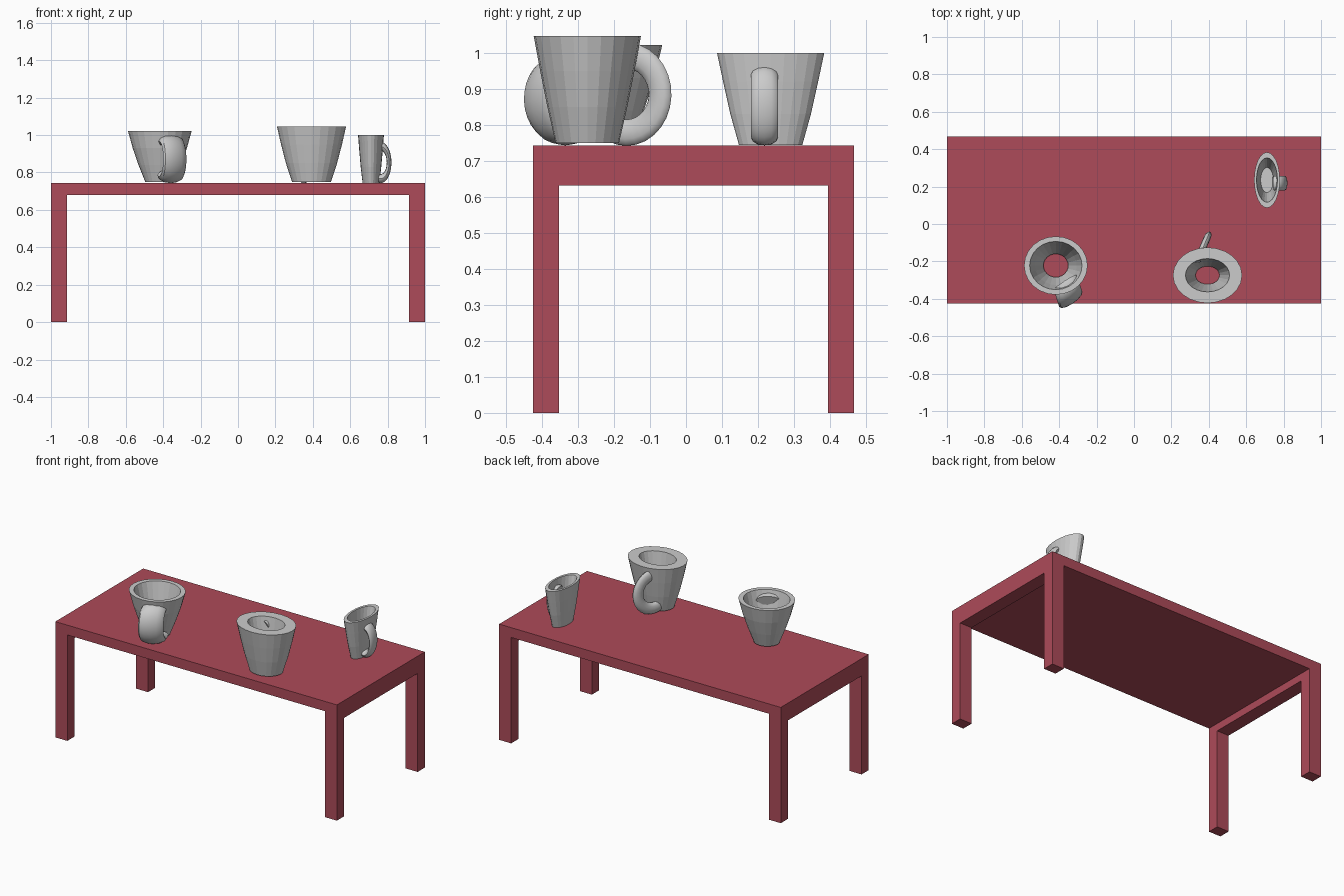
import bpy, bmesh
from math import sin, cos, pi, radians
from mathutils import Vector

if "Cube" in bpy.data.objects:
    bpy.data.objects.remove(bpy.data.objects["Cube"])

red = bpy.data.materials.new("red_paint")
red.diffuse_color = (0.42, 0.07, 0.10, 1)
red.use_nodes = True
red.node_tree.nodes["Principled BSDF"].inputs["Base Color"].default_value = red.diffuse_color


def finish(bm, name, mat=None, smooth=False):
    bmesh.ops.recalc_face_normals(bm, faces=bm.faces)
    me = bpy.data.meshes.new(name)
    bm.to_mesh(me)
    bm.free()
    if mat:
        me.materials.append(mat)
    for p in me.polygons:
        p.use_smooth = smooth
    ob = bpy.data.objects.new(name, me)
    bpy.context.collection.objects.link(ob)
    return ob


def box(name, x0, x1, y0, y1, z0, z1):
    bm = bmesh.new()
    bmesh.ops.create_cube(bm, size=1)
    for v in bm.verts:
        v.co = Vector(((x0 + x1) / 2 + v.co.x * (x1 - x0),
                       (y0 + y1) / 2 + v.co.y * (y1 - y0),
                       (z0 + z1) / 2 + v.co.z * (z1 - z0)))
    return finish(bm, name, red)


def skin(bm, rings, closed):
    """Bridge a list of vertex rings with quads."""
    n = len(rings[0])
    pairs = list(zip(rings, rings[1:])) + ([(rings[-1], rings[0])] if closed else [])
    for a, b in pairs:
        for i in range(n):
            j = (i + 1) % n
            bm.faces.new((a[i], a[j], b[j], b[i]))


def cup(name, cx, cy, profile, floor, sides=24):
    """Elliptical cup from (rx, ry, z) rings: outside up, then inside down."""
    bm = bmesh.new()
    rings = [[bm.verts.new((cx + rx * cos(2 * pi * i / sides),
                            cy + ry * sin(2 * pi * i / sides), z))
              for i in range(sides)] for rx, ry, z in profile]
    skin(bm, rings, True)
    if floor:
        bm.faces.new(rings[-1])
    return finish(bm, name)


def handle(name, centre, out, rise, tube, width, a0=-115, a1=110, segs=18, sides=12):
    """C-shaped sweep in the plane of 'out' and z, with an elliptical section."""
    bm = bmesh.new()
    c, o, w = Vector(centre), Vector((*out, 0)), Vector((*width, 0))
    rings = []
    for k in range(segs + 1):
        a = radians(a0 + (a1 - a0) * k / segs)
        spoke = o * cos(a) + Vector((0, 0, rise)) * sin(a)
        ring = []
        for i in range(sides):
            t = 2 * pi * i / sides
            ring.append(bm.verts.new(c + spoke * (1 + tube * cos(t)) + w * sin(t)))
        rings.append(ring)
    skin(bm, rings, False)
    bm.faces.new(rings[0])
    bm.faces.new(rings[-1])
    ob = finish(bm, name, smooth=True)
    bpy.context.view_layer.objects.active = ob
    ob.select_set(True)
    bpy.ops.object.shade_smooth_by_angle(angle=radians(40))
    ob.select_set(False)
    return ob


# Table: slab, deeper end rails, four legs flush with the corners
Y0, Y1, TOP = -0.446 + 0.021, 0.467, 0.743
LX, LY = 0.085, 0.073
box("table_top", -1, 1, Y0, Y1, 0.68, TOP)
for side, x0 in (("left", -1), ("right", 1 - LX)):
    box(side + "_end_rail", x0, x0 + LX, Y0 + LY, Y1 - LY, 0.632, 0.68)
    for end, y0 in (("front", Y0), ("back", Y1 - LY)):
        box(f"{end}_{side}_leg", x0, x0 + LX, y0, y0 + LY, 0, 0.68)

# Left mug with a broad handle
cup("left_mug", -0.418, -0.222, [
    (0.078, 0.073, 0.75), (0.114, 0.105, 0.84), (0.145, 0.134, 0.93), (0.17, 0.156, 1.021),
    (0.14, 0.129, 1.021), (0.112, 0.104, 0.91), (0.066, 0.062, 0.76)], False)
handle("left_mug_handle", (-0.36, -0.335, 0.872), (0.022, -0.068), 0.095, 0.36, (0.062, 0.04))

# Middle mug with thick walls and a slim handle
cup("middle_mug", 0.393, -0.274, [
    (0.104, 0.088, 0.749), (0.137, 0.111, 0.85), (0.163, 0.131, 0.95), (0.185, 0.149, 1.047),
    (0.118, 0.089, 1.047), (0.096, 0.073, 0.93), (0.064, 0.048, 0.755)], False)
handle("middle_mug_handle", (0.352, -0.165, 0.885), (0.04, 0.093), 0.107, 0.34, (0.018, -0.005))

# Right mug, narrow oval with its handle to the side
cup("right_mug", 0.711, 0.235, [
    (0.045, 0.088, 0.744), (0.055, 0.112, 0.83), (0.063, 0.132, 0.92), (0.069, 0.149, 1.0),
    (0.056, 0.119, 1.0), (0.048, 0.098, 0.9), (0.034, 0.067, 0.757)], True)
handle("right_mug_handle", (0.763, 0.218, 0.853), (0.045, 0.0), 0.086, 0.28, (0.0, 0.038))
